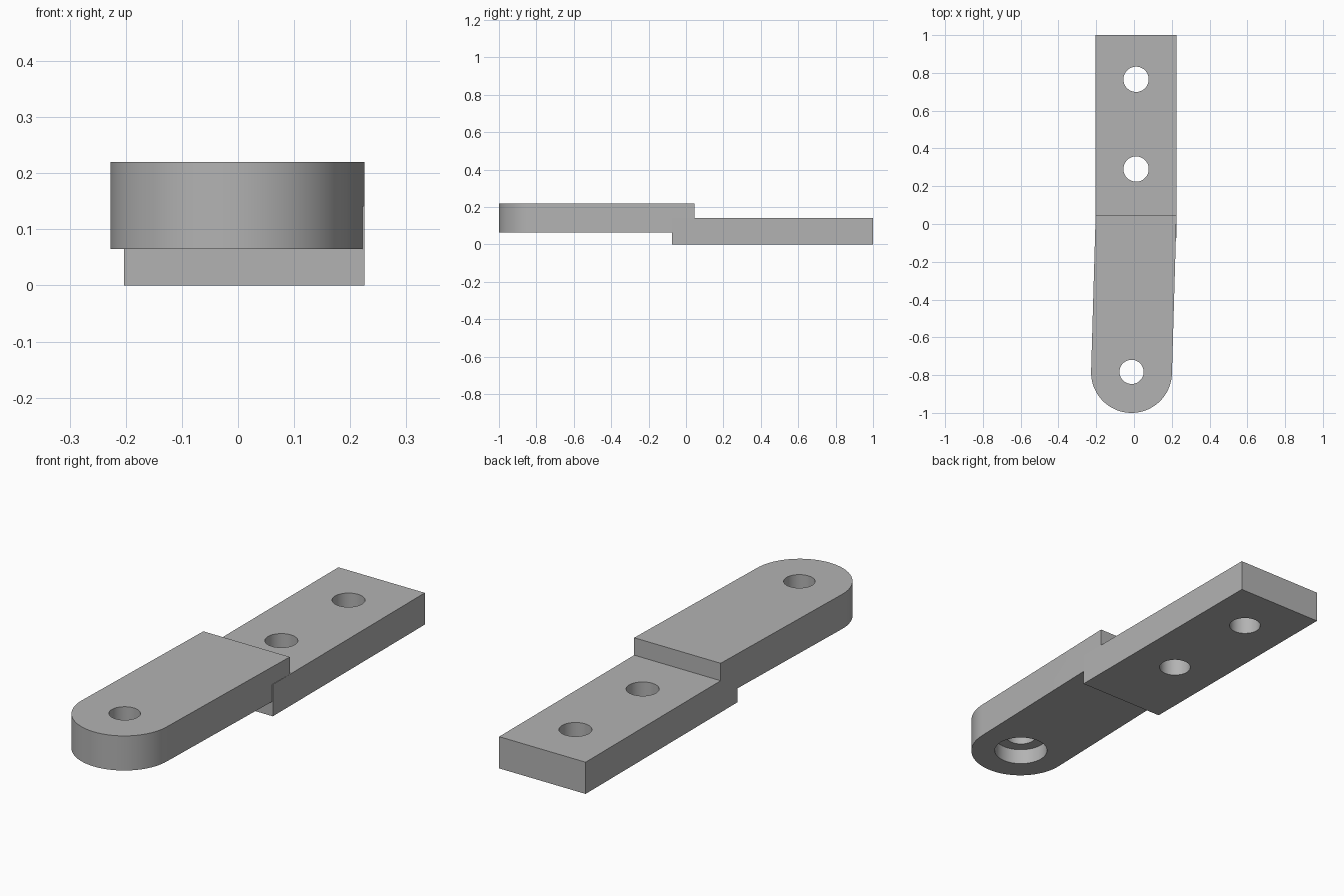
import bpy, bmesh, math
from mathutils import Vector

old = bpy.data.objects.get("Cube")
if old:
    bpy.data.objects.remove(old, do_unlink=True)

grey = bpy.data.materials.new("plain_grey")
grey.use_nodes = True
colour = (0.45, 0.45, 0.45, 1)
grey.diffuse_color = colour
grey.node_tree.nodes["Principled BSDF"].inputs["Base Color"].default_value = colour


def prism(name, outline, z0, z1):
    """Extrude a counter-clockwise plan outline from z0 to z1."""
    bm = bmesh.new()
    base = bm.faces.new([bm.verts.new((x, y, z0)) for x, y in outline])
    top = bmesh.ops.extrude_face_region(bm, geom=[base])["geom"]
    bmesh.ops.translate(bm, vec=(0, 0, z1 - z0),
                        verts=[v for v in top if isinstance(v, bmesh.types.BMVert)])
    bmesh.ops.recalc_face_normals(bm, faces=bm.faces)
    mesh = bpy.data.meshes.new(name)
    bm.to_mesh(mesh)
    bm.free()
    mesh.materials.append(grey)
    obj = bpy.data.objects.new(name, mesh)
    bpy.context.collection.objects.link(obj)
    return obj


def arc(cx, cy, r, start, sweep, steps):
    return [(cx + r * math.cos(start + sweep * i / steps),
             cy + r * math.sin(start + sweep * i / steps)) for i in range(steps + 1)]


def combine(target, tool, operation):
    """Apply a boolean and discard the tool."""
    mod = target.modifiers.new(operation.lower(), 'BOOLEAN')
    mod.operation, mod.solver, mod.object = operation, 'EXACT', tool
    bpy.context.view_layer.objects.active = target
    bpy.ops.object.modifier_apply(modifier=mod.name)
    bpy.data.objects.remove(tool, do_unlink=True)


# Lower straight bar
left, right = -0.203, 0.225
bracket = prism("stepped_bracket",
                [(left, -0.075), (right, -0.075), (right, 1), (left, 1)], 0, 0.142)

# Upper bar, slightly skewed, with a round end
px, py, radius = -0.013, -0.786, 0.214
tilt = math.atan2(0.024, 0.83)
end = arc(px, py, radius, math.pi - tilt, math.pi, 48)
upper = prism("round_ended_bar", end + [(right, 0.045), (left, 0.045)], 0.065, 0.22)
combine(bracket, upper, 'UNION')

# Through holes and the counterbore under the round end
holes = [(0.011, 0.766, 0.067, -0.1, 0.4),
         (0.011, 0.291, 0.067, -0.1, 0.4),
         (px, -0.783, 0.064, -0.1, 0.4),
         (px, -0.783, 0.114, -0.1, 0.135)]
for x, y, r, z0, z1 in holes:
    cutter = prism("hole_cutter", arc(x, y, r, 0, math.tau * 47 / 48, 47), z0, z1)
    combine(bracket, cutter, 'DIFFERENCE')

# Smooth the curved walls only
bpy.ops.object.select_all(action='DESELECT')
bracket.select_set(True)
bpy.context.view_layer.objects.active = bracket
bpy.ops.object.shade_smooth_by_angle(angle=math.radians(25))
